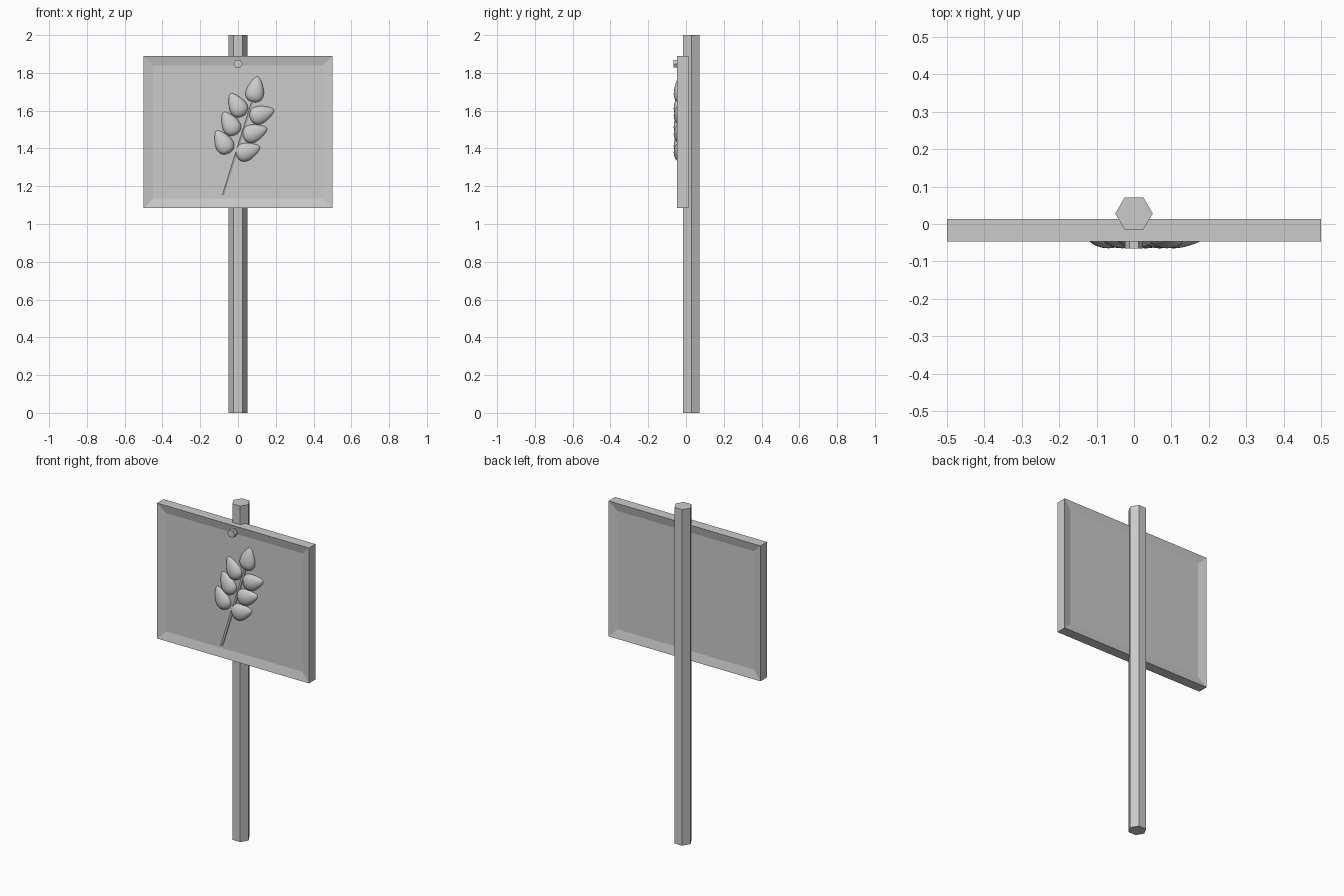
import bpy, bmesh, math
from mathutils import Vector, Matrix

cube = bpy.data.objects.get("Cube")
if cube:
    bpy.data.objects.remove(cube)

GREY = (0.6, 0.6, 0.6, 1)
grey = bpy.data.materials.new("plain_grey")
grey.use_nodes = True
grey.diffuse_color = GREY
grey.node_tree.nodes["Principled BSDF"].inputs["Base Color"].default_value = GREY

FRONT, BACK, RECESS = -0.047, 0.014, 0.012
PANEL = FRONT + RECESS


def add_object(name, bm, smooth=False):
    bmesh.ops.recalc_face_normals(bm, faces=bm.faces)
    for face in bm.faces:
        face.smooth = smooth
    mesh = bpy.data.meshes.new(name)
    bm.to_mesh(mesh)
    bm.free()
    mesh.materials.append(grey)
    obj = bpy.data.objects.new(name, mesh)
    bpy.context.collection.objects.link(obj)
    return obj


def rod(name, start, end, radius, sides):
    """Flat-sided prism between two points."""
    start, end = Vector(start), Vector(end)
    axis = end - start
    turn = axis.to_track_quat('Z', 'Y').to_matrix().to_4x4()
    # Start the ring with a corner on the local x axis
    spin = Matrix.Rotation(math.pi / 2, 4, 'Z')
    bm = bmesh.new()
    bmesh.ops.create_cone(bm, cap_ends=True, segments=sides, radius1=radius,
                          radius2=radius, depth=axis.length,
                          matrix=Matrix.Translation((start + end) / 2) @ turn @ spin)
    return add_object(name, bm)


def leaf(name, base, tip, width):
    """Smooth teardrop, fat at the base, half sunk in the panel."""
    base, tip = Vector((base[0], PANEL, base[1])), Vector((tip[0], PANEL, tip[1]))
    axis = tip - base
    bm = bmesh.new()
    bmesh.ops.create_uvsphere(bm, u_segments=24, v_segments=16, radius=1)
    for v in bm.verts:
        taper = 1 - 0.42 * v.co.z
        v.co.x *= taper * width / 2
        v.co.y *= taper * 0.028
        v.co.z *= axis.length / 2
    turn = Matrix.Rotation(math.atan2(axis.x, axis.z), 4, 'Y')
    bm.transform(Matrix.Translation((base + tip) / 2) @ turn)
    return add_object(name, bm, smooth=True)


# Hexagonal post
bm = bmesh.new()
bmesh.ops.create_cone(bm, cap_ends=True, segments=6, radius1=0.05, radius2=0.05, depth=2,
                      matrix=Matrix.Translation((0, 0.028, 1)) @ Matrix.Rotation(math.pi / 2, 4, 'Z'))
add_object("post", bm)

# Board with a sunken panel on both faces
bm = bmesh.new()
bmesh.ops.create_cube(bm, size=1)
bmesh.ops.scale(bm, vec=(1, BACK - FRONT, 0.806), verts=bm.verts)
bmesh.ops.translate(bm, vec=(0, (FRONT + BACK) / 2, 1.487), verts=bm.verts)
bm.normal_update()
broad = [f for f in bm.faces if abs(f.normal.y) > 0.9]
bmesh.ops.inset_individual(bm, faces=broad, thickness=0.072, depth=-RECESS)
add_object("board", bm)

# Nail head
rod("nail", (0, FRONT + 0.02, 1.848), (0, -0.066, 1.848), 0.024, 6)

# Sprig: stem and leaves
rod("stem", (-0.083, PANEL, 1.155), (0.075, PANEL, 1.66), 0.011, 6)
leaf("top_leaf", (0.08, 1.645), (0.104, 1.78), 0.09)
for i in range(3):
    dx, dz = -0.037 * i, -0.098 * i
    leaf(f"left_leaf_{i + 1}", (0.028 + dx, 1.572 + dz), (-0.04 + dx, 1.69 + dz), 0.09)
    leaf(f"right_leaf_{i + 1}", (0.064 + dx, 1.56 + dz), (0.19 + dx, 1.604 + dz), 0.09)
